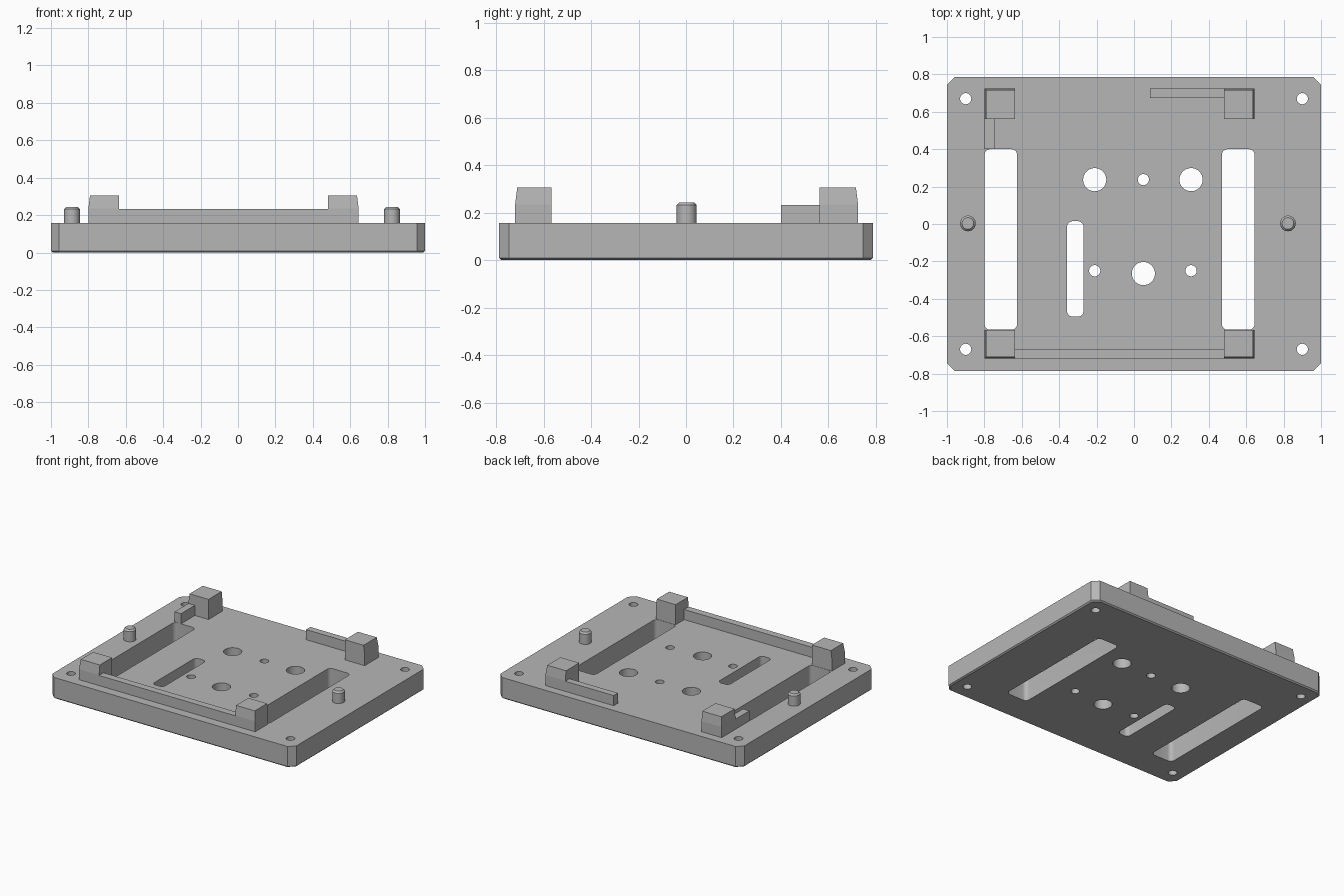
import bpy, bmesh, math

cube = bpy.data.objects.get("Cube")
if cube:
    bpy.data.objects.remove(cube, do_unlink=True)

grey = bpy.data.materials.new("mid grey")
grey.use_nodes = True
colour = (0.47, 0.47, 0.47, 1)
grey.diffuse_color = colour
grey.node_tree.nodes["Principled BSDF"].inputs["Base Color"].default_value = colour

THICK = 0.157


def loft(bm, layers):
    """Join stacked (outline, z) layers into a closed solid."""
    rings = [[bm.verts.new((x, y, z)) for x, y in pts] for pts, z in layers]
    n = len(rings[0])
    for low, high in zip(rings, rings[1:]):
        for i in range(n):
            j = (i + 1) % n
            bm.faces.new((low[i], low[j], high[j], high[i]))
    bm.faces.new(rings[0][::-1])
    bm.faces.new(rings[-1])


def make(name, solids, smooth=False):
    bm = bmesh.new()
    for layers in solids:
        loft(bm, layers)
    mesh = bpy.data.meshes.new(name)
    bm.to_mesh(mesh)
    bm.free()
    mesh.materials.append(grey)
    ob = bpy.data.objects.new(name, mesh)
    bpy.context.collection.objects.link(ob)
    if smooth:
        shade(ob)
    return ob


def shade(ob):
    bpy.ops.object.select_all(action='DESELECT')
    ob.select_set(True)
    bpy.context.view_layer.objects.active = ob
    bpy.ops.object.shade_smooth_by_angle(angle=math.radians(30))


def rect(x0, x1, y0, y1):
    return [(x0, y0), (x1, y0), (x1, y1), (x0, y1)]


def rounded(x0, x1, y0, y1, r, steps=6):
    corners = [(x1 - r, y1 - r), (x0 + r, y1 - r), (x0 + r, y0 + r), (x1 - r, y0 + r)]
    pts = []
    for k, (cx, cy) in enumerate(corners):
        for i in range(steps + 1):
            a = math.pi / 2 * (k + i / steps)
            pts.append((cx + r * math.cos(a), cy + r * math.sin(a)))
    return pts


def circle(cx, cy, r, n=32):
    return [(cx + r * math.cos(math.tau * i / n), cy + r * math.sin(math.tau * i / n))
            for i in range(n)]


def plate_outline(inset):
    # one step per corner gives the chamfered corners
    w, d = 1 - inset, 0.787 - inset
    return rounded(-w, w, -d, d, 0.042, steps=1)


# Base plate with a small chamfer round the underside
plate = make("base_plate", [[(plate_outline(0.009), 0), (plate_outline(0), 0.009),
                             (plate_outline(0), THICK)]])

# Through holes and slots
cuts = [circle(x, y, 0.03) for x in (-0.9, 0.9) for y in (-0.67, 0.67)]
cuts += [circle(x, y, 0.03) for x, y in ((0.05, 0.237), (-0.21, -0.25), (0.305, -0.25))]
cuts += [circle(x, y, 0.062) for x, y in ((-0.21, 0.237), (0.305, 0.237), (0.05, -0.265))]
cuts += [rounded(-0.80, -0.625, -0.565, 0.4, 0.03),
         rounded(0.47, 0.645, -0.565, 0.4, 0.03),
         rounded(-0.358, -0.27, -0.495, 0.015, 0.03)]
cutter = make("hole_cutter", [[(c, -0.1), (c, 0.3)] for c in cuts])
cutter.hide_render = True
mod = plate.modifiers.new("holes", 'BOOLEAN')
mod.operation = 'DIFFERENCE'
mod.solver = 'EXACT'
mod.object = cutter
bpy.context.view_layer.update()
cut_mesh = bpy.data.meshes.new_from_object(
    plate.evaluated_get(bpy.context.evaluated_depsgraph_get()))
plate.modifiers.clear()
plate.data = cut_mesh
bpy.data.objects.remove(cutter, do_unlink=True)
shade(plate)

# Corner blocks, leaning in slightly on their outer sides near the top
for side, x0, x1 in (("right", -0.80, -0.635), ("left", 0.482, 0.645)):
    for end, y0, y1 in (("front", -0.72, -0.567), ("back", 0.562, 0.725)):
        t = 0.009
        tx0, tx1 = (x0 + t, x1) if side == "right" else (x0, x1 - t)
        ty0, ty1 = (y0 + t, y1) if end == "front" else (y0, y1 - t)
        make(f"{end}_{side}_corner_block",
             [[(rect(x0, x1, y0, y1), THICK), (rect(x0, x1, y0, y1), 0.235),
               (rect(tx0, tx1, ty0, ty1), 0.306)]])

# Low rails between the blocks
for name, box in (("front_rail", (-0.635, 0.482, -0.72, -0.667)),
                  ("back_rail", (0.085, 0.482, 0.675, 0.725)),
                  ("right_rail", (-0.80, -0.747, 0.4, 0.562))):
    make(name, [[(rect(*box), THICK), (rect(*box), 0.232)]])

# Locating pins with chamfered tips
for name, x in (("right_pin", -0.888), ("left_pin", 0.823)):
    make(name, [[(circle(x, 0.003, 0.042), THICK), (circle(x, 0.003, 0.042), 0.232),
                 (circle(x, 0.003, 0.031), 0.244)]], smooth=True)
